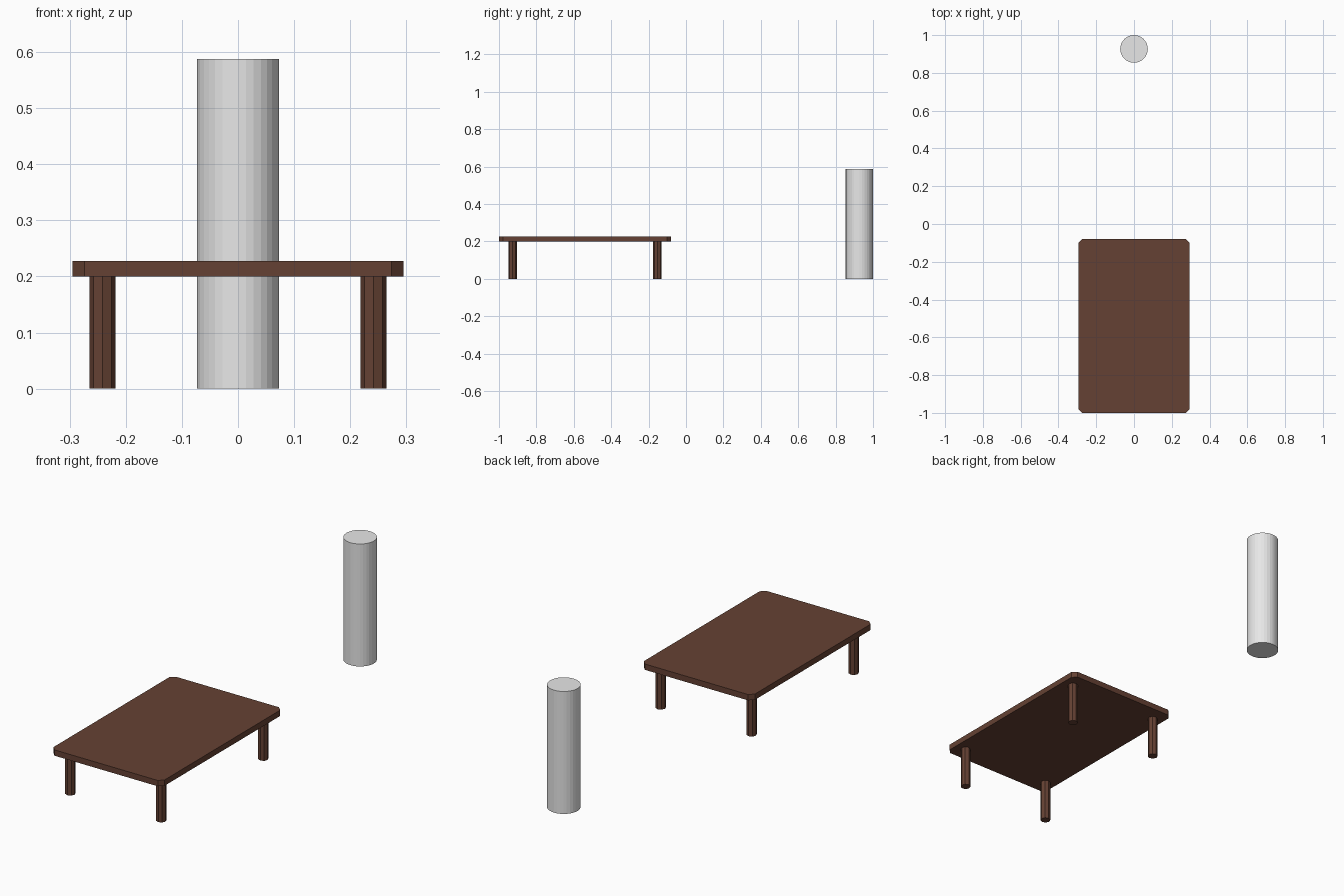
import bpy, bmesh

if "Cube" in bpy.data.objects:
    bpy.data.objects.remove(bpy.data.objects["Cube"])


def material(name, rgb):
    m = bpy.data.materials.new(name)
    m.diffuse_color = (*rgb, 1)
    m.use_nodes = True
    m.node_tree.nodes["Principled BSDF"].inputs["Base Color"].default_value = m.diffuse_color
    return m


def add_object(name, bm, mat, location):
    mesh = bpy.data.meshes.new(name)
    bm.to_mesh(mesh)
    bm.free()
    mesh.materials.append(mat)
    ob = bpy.data.objects.new(name, mesh)
    ob.location = location
    bpy.context.collection.objects.link(ob)
    return ob


def cylinder(name, sides, radius, height, mat, x, y):
    bm = bmesh.new()
    bmesh.ops.create_cone(bm, cap_ends=True, segments=sides, radius1=radius,
                          radius2=radius, depth=height)
    return add_object(name, bm, mat, (x, y, height / 2))


wood = material("dark brown wood", (0.13, 0.053, 0.033))
grey = material("light grey", (0.8, 0.8, 0.8))

TABLE_Y = -0.54
LEG_H, TOP_H = 0.20, 0.028

# Table top: slab with its four upright corners cut
bm = bmesh.new()
bmesh.ops.create_cube(bm, size=1)
bmesh.ops.scale(bm, vec=(0.59, 0.92, TOP_H), verts=bm.verts)
upright = [e for e in bm.edges
           if abs(e.verts[0].co.z - e.verts[1].co.z) > TOP_H / 2]
bmesh.ops.bevel(bm, geom=upright, offset=0.021, segments=1, affect='EDGES')
add_object("table_top", bm, wood, (0, TABLE_Y, LEG_H + TOP_H / 2))

# Four eight-sided legs
for sx, side in ((-1, "left"), (1, "right")):
    for sy, end in ((-1, "front"), (1, "back")):
        cylinder(f"{end}_{side}_leg", 8, 0.0228, LEG_H, wood,
                 sx * 0.2415, TABLE_Y + sy * 0.387)

# Separate standing column behind the table
cylinder("column", 32, 0.073, 0.588, grey, 0, 0.927)
